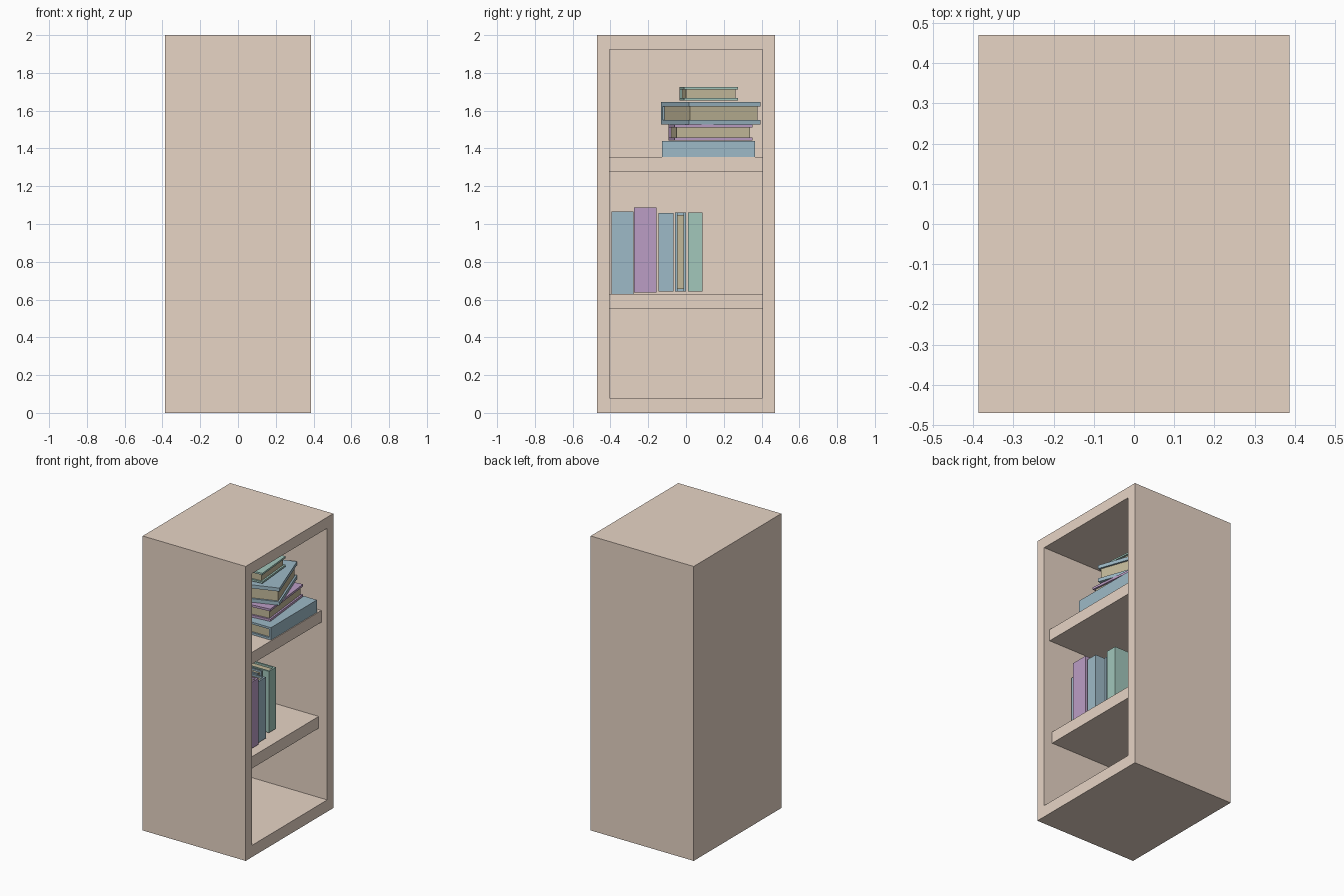
import bpy, bmesh
from math import radians, cos, sin
from mathutils import Matrix, Vector

if "Cube" in bpy.data.objects:
    bpy.data.objects.remove(bpy.data.objects["Cube"])


def material(name, rgb):
    m = bpy.data.materials.new(name)
    m.diffuse_color = (*rgb, 1)
    m.use_nodes = True
    m.node_tree.nodes["Principled BSDF"].inputs["Base Color"].default_value = m.diffuse_color
    return m


WOOD = material("wood", (0.80, 0.66, 0.56))
BLUE = material("blue_cover", (0.34, 0.49, 0.57))
PURPLE = material("purple_cover", (0.50, 0.34, 0.56))
GREEN = material("green_cover", (0.36, 0.57, 0.50))
PAPER = material("paper", (0.54, 0.48, 0.32))


def finish(name, bm, mats):
    bmesh.ops.recalc_face_normals(bm, faces=bm.faces)
    me = bpy.data.meshes.new(name)
    bm.to_mesh(me)
    bm.free()
    for m in mats:
        me.materials.append(m)
    ob = bpy.data.objects.new(name, me)
    bpy.context.collection.objects.link(ob)
    return ob


def add_box(bm, lo, hi):
    lo, hi = Vector(lo), Vector(hi)
    mat = Matrix.Translation((lo + hi) / 2) @ Matrix.Diagonal((*(hi - lo), 1))
    return bmesh.ops.create_cube(bm, size=1, matrix=mat)["verts"]


# Cabinet: a box hollowed from its open side (+x)
X, Y, H = 0.387, 0.47, 2.0
BACK, IN_Y, IN_LO, IN_HI = -0.32, 0.405, 0.08, 1.925
bm = bmesh.new()
add_box(bm, (-X, -Y, 0), (X, Y, H))
bm.faces.ensure_lookup_table()
mouth = max(bm.faces, key=lambda f: f.calc_center_median().x)
bmesh.ops.inset_individual(bm, faces=[mouth], thickness=0.05)
for v in mouth.verts:
    v.co.y = IN_Y if v.co.y > 0 else -IN_Y
    v.co.z = IN_HI if v.co.z > 1 else IN_LO
inner = bmesh.ops.extrude_discrete_faces(bm, faces=[mouth])["faces"][0]
for v in inner.verts:
    v.co.x = BACK
finish("cabinet", bm, [WOOD])

# Shelves, set back a little from the opening
for name, z, front in (("lower_shelf", 0.55, 0.323), ("upper_shelf", 1.275, 0.343)):
    bm = bmesh.new()
    add_box(bm, (BACK, -IN_Y, z), (front, IN_Y, z + 0.08))
    finish(name, bm, [WOOD])


def book(name, cover, origin, axes, width, length, thick, board):
    """C-shaped cover plus page block; axes = spine-to-edge, along spine, thickness."""
    bm = bmesh.new()
    w, t, b = width, thick, board
    profile = [(0, 0), (w, 0), (w, b), (b, b), (b, t - b), (w, t - b), (w, t), (0, t)]
    face = bm.faces.new([bm.verts.new((u, 0, h)) for u, h in profile])
    ext = bmesh.ops.extrude_face_region(bm, geom=[face])["geom"]
    bmesh.ops.translate(bm, vec=(0, length, 0),
                        verts=[g for g in ext if isinstance(g, bmesh.types.BMVert)])
    lip = 0.012
    for v in add_box(bm, (b, lip, b), (w - lip, length - lip, t - b)):
        for f in v.link_faces:
            f.material_index = 1
    m = Matrix([Vector(a) for a in axes]).transposed().to_4x4()
    bm.transform(Matrix.Translation(origin) @ m)
    finish(name, bm, [cover, PAPER])


# Standing books: y start, y end, z bottom, z top, front x, spine faces out
standing = [
    ("standing_blue_book", BLUE, -0.395, -0.278, 0.63, 1.065, 0.175, True),
    ("standing_purple_book", PURPLE, -0.275, -0.155, 0.637, 1.087, 0.262, True),
    ("standing_slim_book", BLUE, -0.145, -0.065, 0.643, 1.058, 0.255, True),
    ("standing_reversed_book", BLUE, -0.058, 0.0, 0.643, 1.06, 0.185, False),
    ("standing_green_book", GREEN, 0.01, 0.087, 0.643, 1.06, 0.225, True),
]
for name, col, y0, y1, z0, z1, x, out in standing:
    w = 0.34
    book(name, col, (x if out else x - w, y0, z0),
         ((-1 if out else 1, 0, 0), (0, 0, 1), (0, 1, 0)), w, z1 - z0, y1 - y0, 0.012)

# Stacked books: near corner (x, y), bottom, top, turn, width, length, board
stacked = [
    ("stacked_purple_book", PURPLE, 0.285, -0.06, 1.442, 1.526, 6, 0.31, 0.415, 0.015),
    ("stacked_large_blue_book", BLUE, 0.302, 0.015, 1.527, 1.645, 19.5, 0.44, 0.403, 0.024),
    ("stacked_green_book", GREEN, 0.19, -0.01, 1.655, 1.725, 5, 0.27, 0.287, 0.012),
]
for name, col, x, y, z0, z1, turn, w, l, b in stacked:
    c, s = cos(radians(turn)), sin(radians(turn))
    book(name, col, (x - w * c, y - w * s, z0), ((c, s, 0), (-s, c, 0), (0, 0, 1)),
         w, l, z1 - z0, b)
book("stacked_bottom_blue_book", BLUE, (0.337, -0.128, 1.355),
     ((-1, 0, 0), (0, 1, 0), (0, 0, 1)), 0.36, 0.494, 0.085, 0.014)
